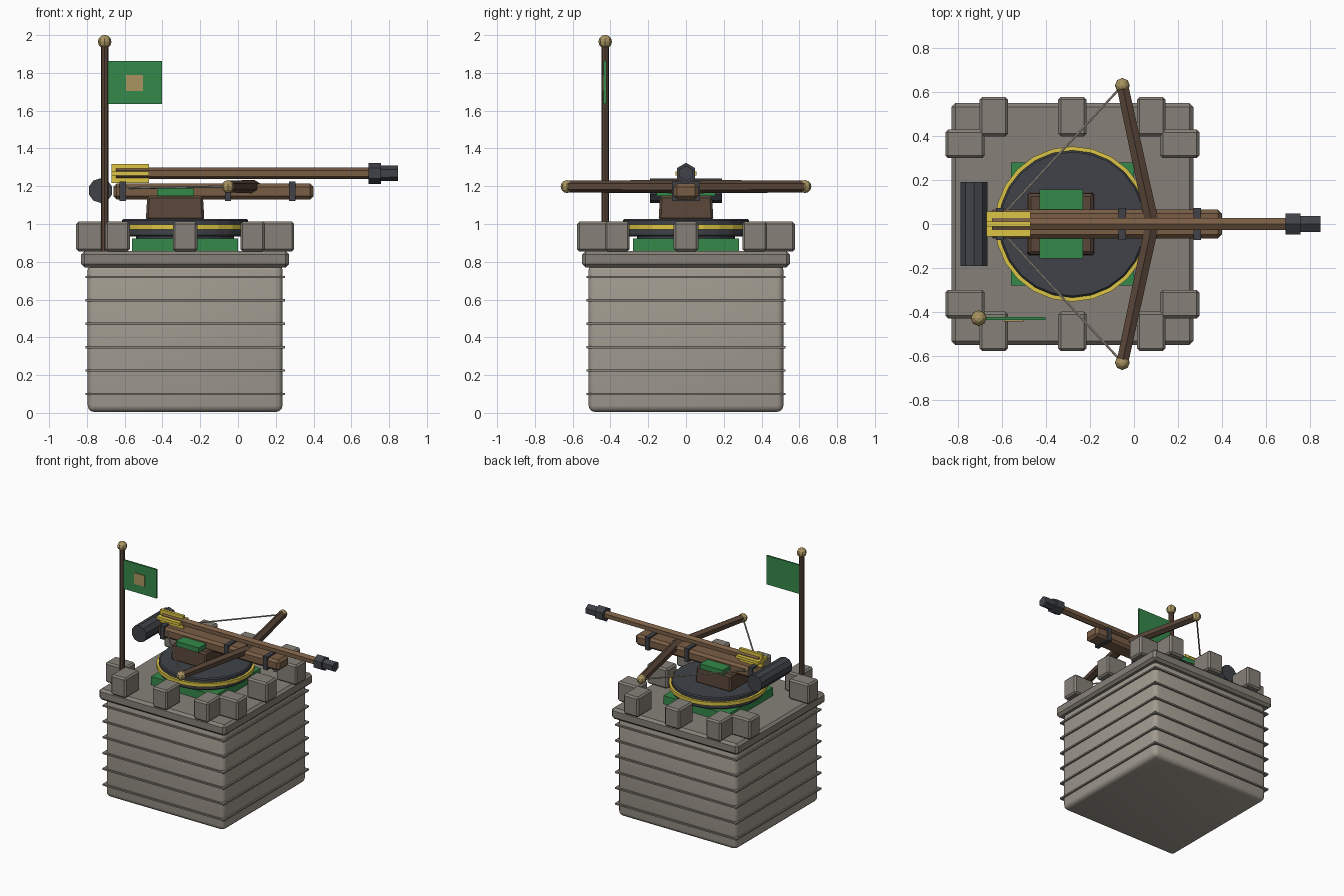
import bpy, bmesh, math
from mathutils import Vector, Matrix

if "Cube" in bpy.data.objects:
    bpy.data.objects.remove(bpy.data.objects["Cube"])

def mat(name, r, g, b):
    m = bpy.data.materials.new(name)
    m.diffuse_color = (r, g, b, 1)
    m.use_nodes = True
    m.node_tree.nodes["Principled BSDF"].inputs["Base Color"].default_value = m.diffuse_color
    return m

STONE = mat("stone", 0.36, 0.33, 0.28)
BLOCK = mat("block_stone", 0.24, 0.22, 0.19)
WOOD = mat("wood", 0.19, 0.11, 0.06)
DARK_WOOD = mat("dark_wood", 0.10, 0.06, 0.04)
IRON = mat("iron", 0.05, 0.055, 0.065)
GREEN = mat("green", 0.035, 0.25, 0.07)
YELLOW = mat("yellow", 0.72, 0.56, 0.06)
BRASS = mat("brass", 0.40, 0.30, 0.12)
CORD = mat("cord", 0.38, 0.34, 0.28)
CX = -0.28  # tower axis

def finish(name, bm, m, bevel=0, segs=1):
    if bevel:
        bmesh.ops.bevel(bm, geom=bm.edges[:], offset=bevel, segments=segs,
                        profile=0.5, affect='EDGES')
    me = bpy.data.meshes.new(name)
    bm.to_mesh(me)
    bm.free()
    me.materials.append(m)
    ob = bpy.data.objects.new(name, me)
    bpy.context.collection.objects.link(ob)
    return ob

def box(name, x, y, z, m, bevel=0, segs=1, taper=1):
    """Box from (min, max) ranges; taper scales its top."""
    bm = bmesh.new()
    bmesh.ops.create_cube(bm, size=1)
    c = [(a + b) / 2 for a, b in (x, y, z)]
    s = [b - a for a, b in (x, y, z)]
    for v in bm.verts:
        k = taper if v.co.z > 0 else 1
        v.co = Vector((c[0] + v.co.x * s[0] * k, c[1] + v.co.y * s[1] * k, c[2] + v.co.z * s[2]))
    return finish(name, bm, m, bevel, segs)

def rod(name, a, b, r, m, n=8, r2=None, spin=0, bevel=0):
    """Cylinder or cone between two points."""
    a, b = Vector(a), Vector(b)
    d = b - a
    bm = bmesh.new()
    M = (Matrix.Translation((a + b) / 2) @ d.to_track_quat('Z', 'Y').to_matrix().to_4x4()
         @ Matrix.Rotation(spin, 4, 'Z'))
    bmesh.ops.create_cone(bm, cap_ends=True, segments=n, radius1=r,
                          radius2=r if r2 is None else r2, depth=d.length, matrix=M)
    return finish(name, bm, m, bevel)

def ball(name, c, r, m):
    bm = bmesh.new()
    bmesh.ops.create_uvsphere(bm, u_segments=8, v_segments=6, radius=r,
                              matrix=Matrix.Translation(c))
    return finish(name, bm, m)

def ring(name, z0, z1, r0, r1, m, n=24):
    """Flat ring with a square section around the tower axis."""
    bm = bmesh.new()
    pts = [(r0, z0), (r1, z0), (r1, z1), (r0, z1)]
    rows = [[bm.verts.new((CX + r * math.cos(t), r * math.sin(t), z)) for r, z in pts]
            for t in (2 * math.pi * i / n for i in range(n))]
    for i in range(n):
        p, q = rows[i], rows[(i + 1) % n]
        for j in range(4):
            k = (j + 1) % 4
            bm.faces.new((p[j], q[j], q[k], p[k]))
    bmesh.ops.recalc_face_normals(bm, faces=bm.faces[:])
    return finish(name, bm, m)

def square(name, h, z, m, bevel=0, segs=1):
    return box(name, (CX - h, CX + h), (-h, h), z, m, bevel, segs)

# Tower body, course lines and cap
body = square("tower_body", 0.516, (0.005, 0.79), STONE, 0.035, 3)
bpy.context.view_layer.objects.active = body
body.select_set(True)
bpy.ops.object.shade_smooth_by_angle(angle=math.radians(40))
body.select_set(False)
for i in range(6):
    z = 0.10 + i * 0.124
    square("course_line", 0.528, (z - 0.006, z + 0.006), BLOCK)
square("tower_cap", 0.55, (0.77, 0.857), BLOCK, 0.018)

# Battlements: corner pairs, then middle blocks
def merlon(x, y, sx, sy):
    box("merlon", (CX + x - sx / 2, CX + x + sx / 2), (y - sy / 2, y + sy / 2),
        (0.855, 1.012), BLOCK, 0.012)

for sx in (-1, 1):
    for sy in (-1, 1):
        merlon(sx * 0.358, sy * 0.488, 0.13, 0.178)
        merlon(sx * 0.488, sy * 0.364, 0.178, 0.13)
for s in (-1, 1):
    merlon(0, s * 0.488, 0.13, 0.178)
merlon(0.488, 0, 0.178, 0.13)

# Turntable
square("green_base", 0.28, (0.855, 0.922), GREEN)
rod("turntable_hub", (CX, 0, 0.91), (CX, 0, 0.95), 0.26, IRON, 24)
rod("turntable", (CX, 0, 0.935), (CX, 0, 1.027), 0.335, IRON, 24, bevel=0.008)
ring("turntable_ring", 0.97, 0.998, 0.315, 0.353, YELLOW)

# Mount and stock
box("mount", (-0.488, -0.178), (-0.145, 0.145), (1.02, 1.15), DARK_WOOD, 0.012, taper=0.95)
box("green_plate", (-0.43, -0.232), (-0.157, 0.157), (1.148, 1.187), GREEN)
box("stock", (-0.66, 0.40), (-0.065, 0.065), (1.13, 1.215), WOOD, 0.018)
for x in (-0.61, -0.053, 0.287):
    box("stock_band", (x - 0.017, x + 0.017), (-0.073, 0.073), (1.122, 1.225), IRON)
rod("winding_drum", (-0.728, -0.19, 1.177), (-0.728, 0.19, 1.177), 0.065, IRON, 10)

# Bow limbs, tips and string
for s in (-1, 1):
    tip = (-0.053, s * 0.63, 1.198)
    rod("bow_limb", (0.085, -s * 0.01, 1.198), tip, 0.036, DARK_WOOD, 6, 0.031)
    ball("limb_tip", tip, 0.034, BRASS)
    rod("bow_string", tip, (-0.62, s * 0.015, 1.19), 0.006, CORD, 6)

# Bolt with head and fletching
Z = 1.268
def along(name, x0, x1, r, m):
    ob = rod(name, (x0, 0, Z), (x1, 0, Z), r, m, 6)
    # turn the hexagon so that a corner points up
    top = max(v.co.z for v in ob.data.vertices) - Z
    if top < r * 0.95:
        ob.data.transform(Matrix.Translation((0, 0, Z)) @ Matrix.Rotation(math.pi / 6, 4, 'X')
                          @ Matrix.Translation((0, 0, -Z)))

along("bolt_shaft", -0.645, 0.70, 0.031, WOOD)
along("bolt_head", 0.69, 0.758, 0.056, IRON)
along("bolt_tip", 0.75, 0.848, 0.041, IRON)
box("fletching", (-0.67, -0.47), (-0.011, 0.011), (Z - 0.052, Z + 0.05), YELLOW)
box("fletching", (-0.67, -0.47), (-0.056, 0.056), (Z - 0.011, Z + 0.011), YELLOW)

# Flag
rod("flag_pole", (-0.706, -0.428, 0.855), (-0.706, -0.428, 1.95), 0.02, DARK_WOOD, 8)
ball("pole_knob", (-0.706, -0.428, 1.965), 0.036, BRASS)
box("flag", (-0.69, -0.402), (-0.436, -0.422), (1.636, 1.862), GREEN)
box("flag_patch", (-0.592, -0.502), (-0.443, -0.434), (1.703, 1.79), BRASS)
